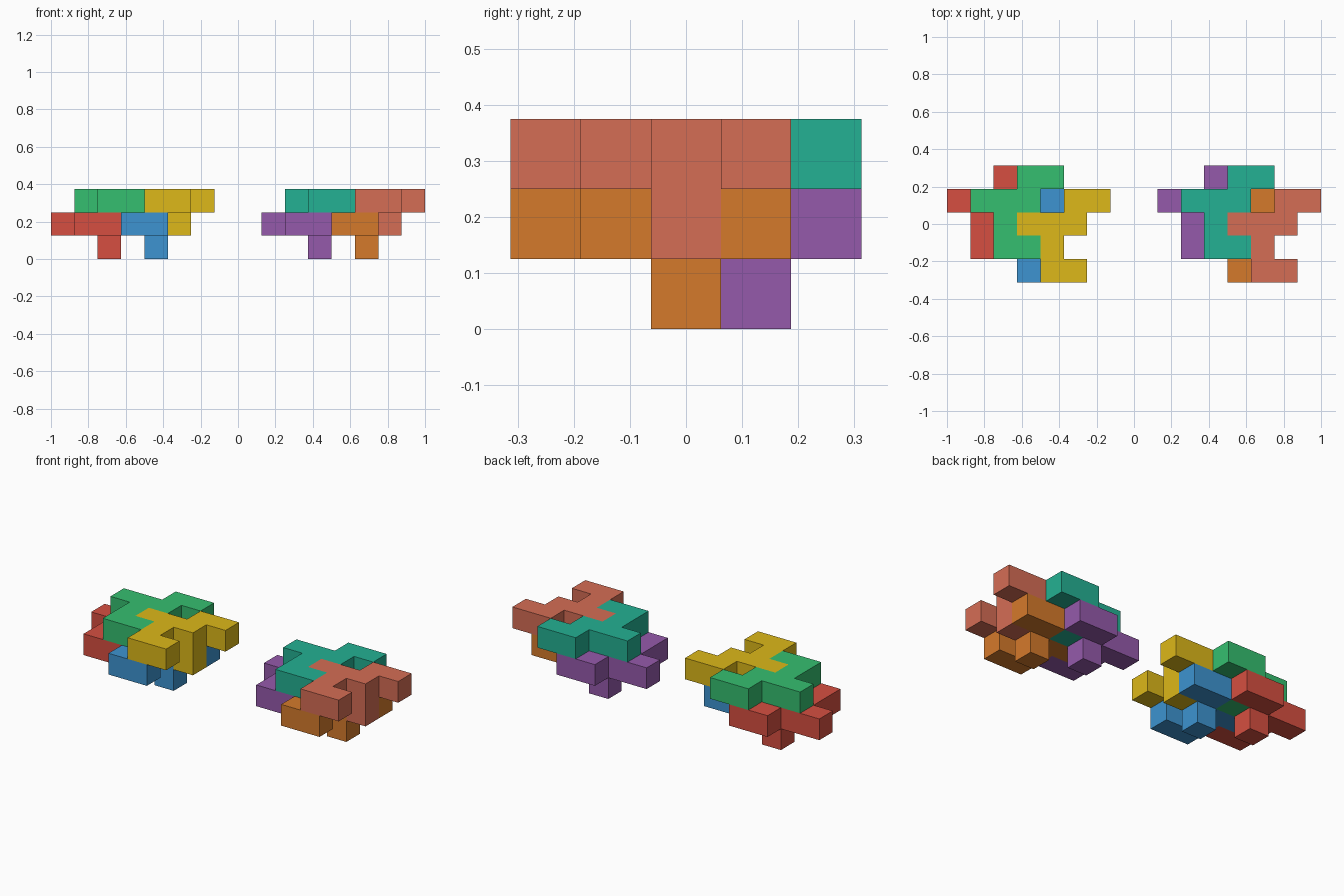
import bpy
import bmesh
from mathutils import Vector

if "Cube" in bpy.data.objects:
    bpy.data.objects.remove(bpy.data.objects["Cube"])

U = 0.125  # cube edge length

# One nine-cube piece: eight cubes in a flat layer plus one peg below
PIECE = [(3, 4, 0), (4, 4, 0), (1, 3, 0), (2, 3, 0), (3, 3, 0),
         (2, 2, 0), (2, 1, 0), (3, 1, 0), (3, 3, -1)]


def linear(hex_code):
    srgb = [int(hex_code[i:i + 2], 16) / 255 for i in (0, 2, 4)]
    return [c / 12.92 if c <= 0.04045 else ((c + 0.055) / 1.055) ** 2.4 for c in srgb] + [1]


def add_piece(name, offset, hex_code):
    """Build the outer skin of the piece, shifted by offset in cube units."""
    cells = set(PIECE)
    bm = bmesh.new()
    for cell in PIECE:
        for axis in range(3):
            for sign in (-1, 1):
                step = [0, 0, 0]
                step[axis] = sign
                if tuple(c + s for c, s in zip(cell, step)) in cells:
                    continue
                n = Vector(step) / 2
                u, v = Vector((0, 0, 0)), Vector((0, 0, 0))
                u[(axis + 1) % 3] = 0.5
                v[(axis + 2) % 3] = 0.5 * sign
                mid = Vector(cell) + Vector((0.5, 0.5, 0.5)) + n
                bm.faces.new([bm.verts.new(mid + p) for p in (-u - v, u - v, u + v, v - u)])
    bmesh.ops.remove_doubles(bm, verts=bm.verts, dist=0.01)
    bmesh.ops.dissolve_limit(bm, angle_limit=0.01, verts=bm.verts, edges=bm.edges)
    shift = Vector(offset) + Vector((-8, -2.5, 0))
    for vert in bm.verts:
        vert.co = (vert.co + shift) * U
    mesh = bpy.data.meshes.new(name)
    bm.to_mesh(mesh)
    bm.free()
    mat = bpy.data.materials.new(name + "_colour")
    mat.diffuse_color = linear(hex_code)
    mat.use_nodes = True
    mat.node_tree.nodes["Principled BSDF"].inputs["Base Color"].default_value = mat.diffuse_color
    mesh.materials.append(mat)
    bpy.context.collection.objects.link(bpy.data.objects.new(name, mesh))


# Each cluster: two upper pieces interlocked with two lower pieces
SLOTS = [("lower_left", (-1, 0, 1)), ("upper_left", (0, 0, 2)),
         ("lower_right", (1, -1, 1)), ("upper_right", (2, -1, 2))]
CLUSTERS = [("left_cluster", 0, ("D64F41", "35BF70", "3D94D1", "DDB819")),
            ("right_cluster", 9, ("955AAB", "24B193", "D57A2B", "D56D55"))]

for cluster, dx, colours in CLUSTERS:
    for (slot, (x, y, z)), colour in zip(SLOTS, colours):
        add_piece(f"{cluster}_{slot}_piece", (x + dx, y, z), colour)
